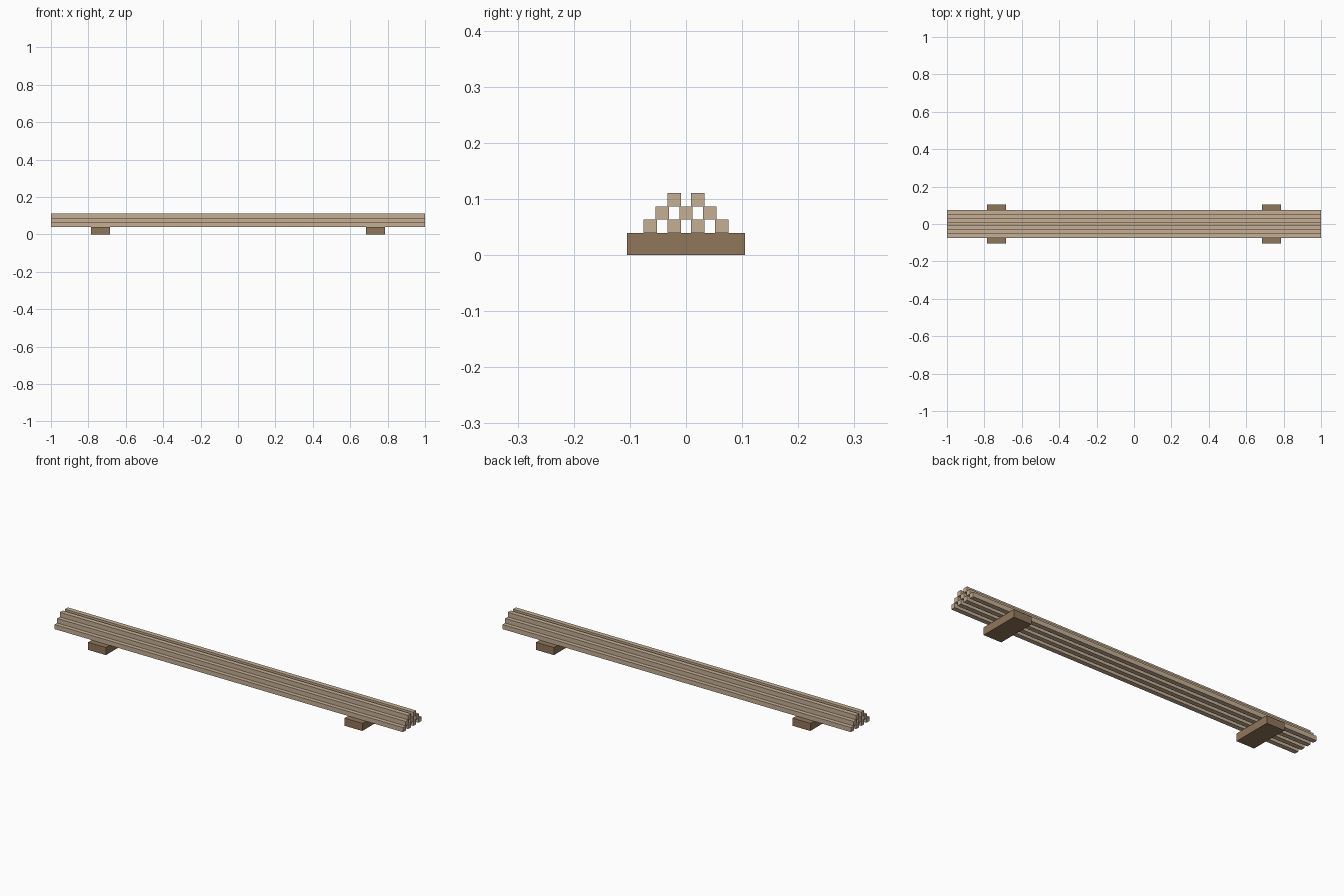
import bpy

default = bpy.data.objects.get("Cube")
if default:
    bpy.data.objects.remove(default, do_unlink=True)


def make_material(name, colour):
    mat = bpy.data.materials.new(name)
    mat.use_nodes = True
    mat.diffuse_color = colour
    mat.node_tree.nodes["Principled BSDF"].inputs["Base Color"].default_value = colour
    return mat


def make_box(name, size, centre, mat):
    bpy.ops.mesh.primitive_cube_add(size=1, location=centre)
    obj = bpy.context.object
    obj.name = name
    obj.scale = size
    bpy.ops.object.transform_apply(location=False, rotation=False, scale=True)
    obj.data.materials.append(mat)
    return obj


pale_wood = make_material("pale wood", (0.56, 0.43, 0.30, 1))
dark_wood = make_material("dark wood", (0.28, 0.18, 0.105, 1))

BASE_HEIGHT = 0.0395
BEAM = 0.0237      # square beam section
SPACING = 0.0424   # distance between beams in a row

# Two support blocks lying across the stack
for side, x in (("right", -0.736), ("left", 0.736)):
    make_box(f"{side}_support", (0.102, 0.21, BASE_HEIGHT),
             (x, 0, BASE_HEIGHT / 2), dark_wood)

# Staggered rows of long beams, narrowing upwards
for row, count in enumerate((4, 3, 2)):
    z = BASE_HEIGHT + BEAM * (row + 0.5)
    for i in range(count):
        y = (i - (count - 1) / 2) * SPACING
        make_box(f"beam_row{row + 1}_{i + 1}", (2, BEAM, BEAM), (0, y, z), pale_wood)
